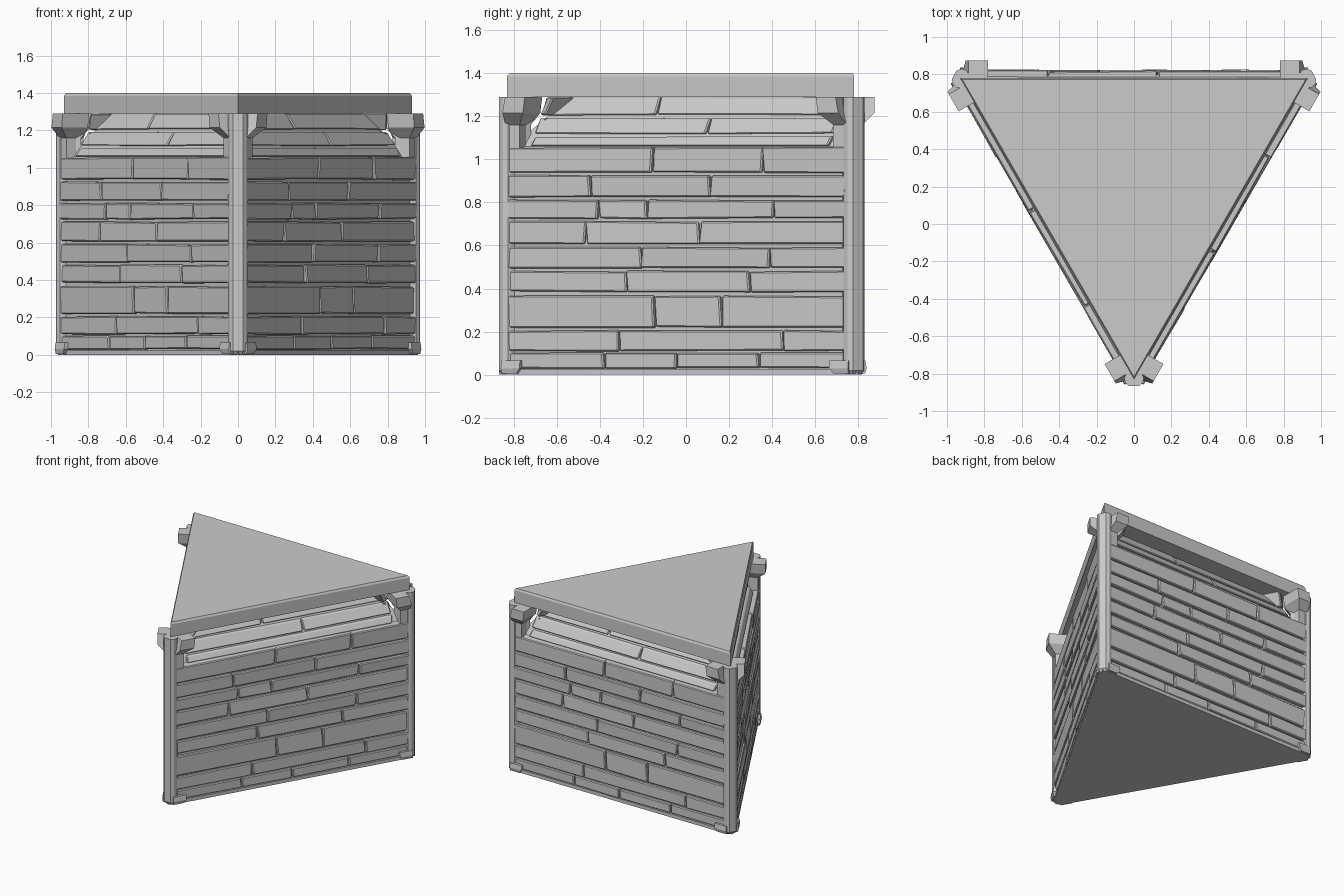
import bpy, bmesh, math, random
from mathutils import Vector

if "Cube" in bpy.data.objects:
    bpy.data.objects.remove(bpy.data.objects["Cube"])

random.seed(4)
CY = 0.243                                  # triangle centroid
SIDES = [math.radians(a) for a in (-30, 90, 210)]


def place(a, u, d, z):
    """Side coordinates (along wall, outward distance, height) to world."""
    c, s = math.cos(a), math.sin(a)
    return Vector((d * c - u * s, CY + d * s + u * c, z))


def finish(name, bm, bevel=0.0):
    bmesh.ops.recalc_face_normals(bm, faces=bm.faces)
    me = bpy.data.meshes.new(name)
    bm.to_mesh(me)
    bm.free()
    ob = bpy.data.objects.new(name, me)
    bpy.context.collection.objects.link(ob)
    if bevel:
        m = ob.modifiers.new("bevel", 'BEVEL')
        m.width, m.segments = bevel, 1
    return ob


def loft(bm, rings):
    """Closed solid through rings of equal point count."""
    vs = [[bm.verts.new(p) for p in r] for r in rings]
    n = len(vs[0])
    for lo, hi in zip(vs, vs[1:]):
        for i in range(n):
            j = (i + 1) % n
            bm.faces.new((lo[i], lo[j], hi[j], hi[i]))
    bm.faces.new(vs[0][::-1])
    bm.faces.new(vs[-1])


def rect(a, u0, u1, d0, d1, z):
    return [place(a, u, d, z) for u, d in ((u0, d0), (u1, d0), (u1, d1), (u0, d1))]


def triangle_solid(name, levels, bevel=0.0):
    bm = bmesh.new()
    loft(bm, [[place(a, d * math.sqrt(3), d, z) for a in SIDES] for d, z in levels])
    return finish(name, bm, bevel)


# solid core, narrowing under the roof, and the roof slab
triangle_solid("wall_core", [(0.555, 0), (0.555, 1.05), (0.525, 1.06), (0.385, 1.295)])
triangle_solid("roof_slab", [(0.537, 1.29), (0.537, 1.385), (0.53, 1.40)])

# brick courses: bottom, top, joint positions
COURSES = [
    (0.03, 0.10, (-0.39, 0.0, 0.44)), (0.11, 0.205, (-0.31, 0.57)),
    (0.22, 0.365, (-0.12, 0.24)), (0.385, 0.48, (-0.27, 0.39)),
    (0.495, 0.59, (-0.19, 0.50)), (0.605, 0.71, (-0.49, 0.12)),
    (0.725, 0.81, (-0.42, -0.16, 0.52)), (0.825, 0.925, (-0.46, 0.18)),
    (0.938, 1.055, (-0.13, 0.46))]
SLOPED = [(1.06, 1.105, ()), (1.118, 1.19, (0.12,)), (1.205, 1.29, (-0.18,))]

# irregular bricks share one pattern on all three sides
bricks = []
for courses, end, sloped in ((COURSES, 0.915, False), (SLOPED, 0.80, True)):
    for z0, z1, joints in courses:
        cuts = [-end, *joints, end]
        for u0, u1 in zip(cuts, cuts[1:]):
            jit = lambda s: random.uniform(-s, s)
            lean, push = jit(0.006), jit(0.005)
            back, front = [], []
            for u, z in ((u0 + 0.004 - lean, z0), (u1 - 0.004 - lean, z0),
                         (u1 - 0.004 + lean, z1), (u0 + 0.004 + lean, z1)):
                zz = z + jit(0.003)
                if sloped:
                    d = 0.545 - (z - 1.06) * 0.61
                    back.append((u, d - 0.05, zz))
                    front.append((u, d + jit(0.003), zz))
                else:
                    back.append((u, 0.53, zz))
                    front.append((u, 0.577 + push + jit(0.004), zz))
            bricks.append((back, front))

for n, a in enumerate(SIDES):
    bm = bmesh.new()
    for rings in bricks:
        loft(bm, [[place(a, *p) for p in r] for r in rings])
    finish(f"wall_bricks_{n + 1}", bm, 0.006)

    # plinth strip along the ground
    bm = bmesh.new()
    loft(bm, [rect(a, -0.92, 0.92, 0.5, 0.573, z) for z in (0, 0.026)])
    finish(f"base_strip_{n + 1}", bm)

    for side, s in (("left", -1), ("right", 1)):
        # stepped bracket carrying the roof corner
        bm = bmesh.new()
        loft(bm, [rect(a, s * 0.84, s * 0.915, 0.47, 0.575, 1.05),
                  rect(a, s * 0.84, s * 0.915, 0.47, 0.575, 1.16),
                  rect(a, s * 0.79, s * 0.90, 0.47, 0.632, 1.215),
                  rect(a, s * 0.78, s * 0.885, 0.47, 0.632, 1.29)])
        finish(f"roof_bracket_{n + 1}_{side}", bm)
        # small foot block beside the post
        bm = bmesh.new()
        loft(bm, [rect(a, s * 0.85, s * 0.93, 0.5, 0.588, 0.005),
                  rect(a, s * 0.83, s * 0.93, 0.5, 0.595, 0.03),
                  rect(a, s * 0.83, s * 0.93, 0.5, 0.59, 0.065)])
        finish(f"foot_block_{n + 1}_{side}", bm)

    # rounded corner post
    b = a - math.radians(60)
    half = [(0.027, 1.0), (0.053, 1.068), (0.046, 1.092), (0.026, 1.11)]
    profile = half + [(-u, d) for u, d in reversed(half)]
    bm = bmesh.new()
    loft(bm, [[place(b, u * k, d - (1 - k) * 0.1, z) for u, d in profile]
              for k, z in ((0.85, 0), (1, 0.02), (1, 1.29))])
    finish(f"corner_post_{n + 1}", bm)
